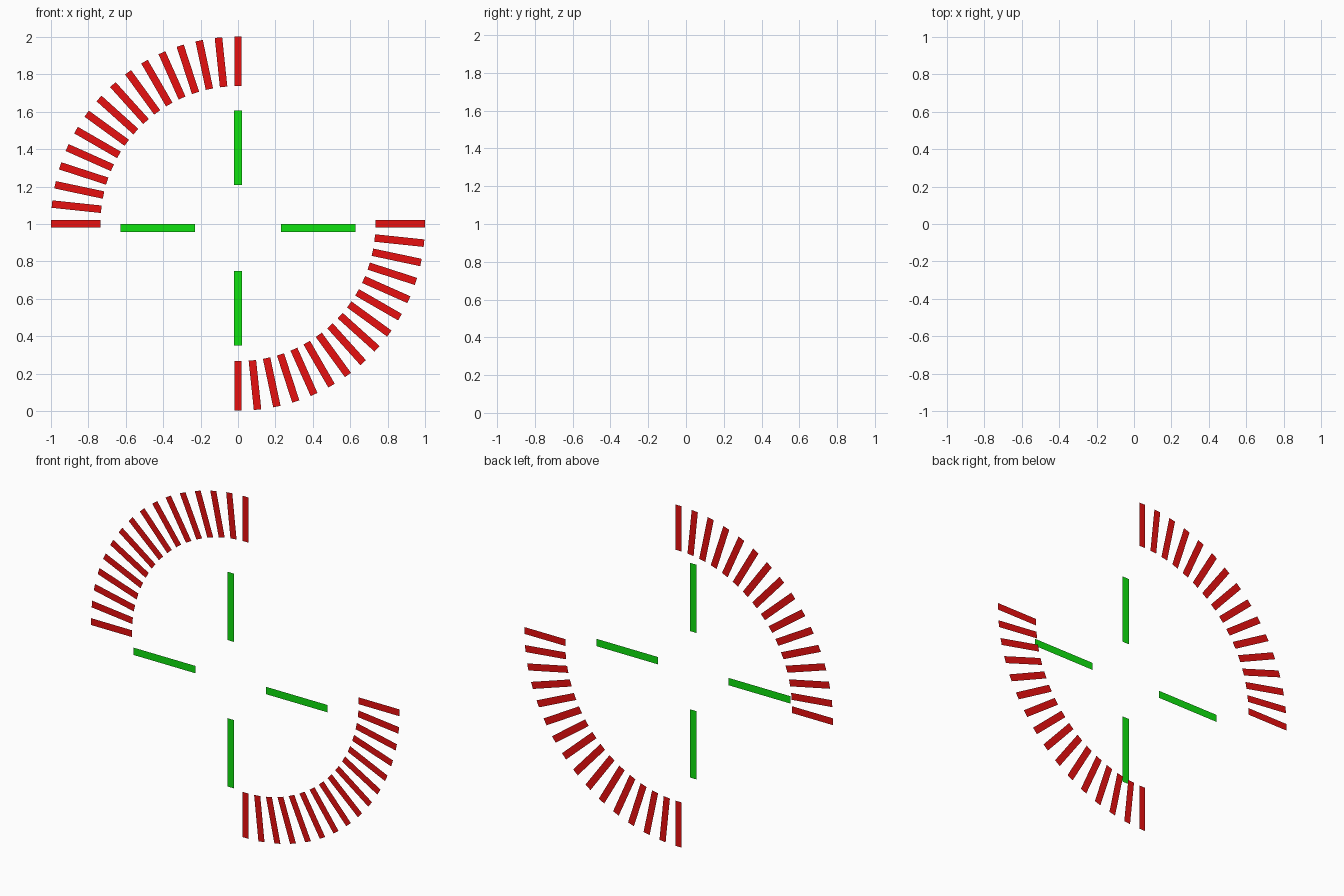
import bpy, bmesh, math

if "Cube" in bpy.data.objects:
    bpy.data.objects.remove(bpy.data.objects["Cube"])


def material(name, color):
    mat = bpy.data.materials.new(name)
    mat.diffuse_color = color
    mat.use_nodes = True
    mat.node_tree.nodes["Principled BSDF"].inputs["Base Color"].default_value = mat.diffuse_color
    return mat


def radial_bars(name, angles, centre_z, inner, outer, width, y, mat):
    """Flat bars in a plane facing -y, each pointing away from the centre."""
    bm = bmesh.new()
    h = width / 2
    for deg in angles:
        c, s = math.cos(math.radians(deg)), math.sin(math.radians(deg))
        corners = [(inner, -h), (outer, -h), (outer, h), (inner, h)]
        bm.faces.new([bm.verts.new((r * c - t * s, y, centre_z + r * s + t * c))
                      for r, t in corners])
    mesh = bpy.data.meshes.new(name)
    bm.to_mesh(mesh)
    bm.free()
    mesh.materials.append(mat)
    obj = bpy.data.objects.new(name, mesh)
    bpy.context.collection.objects.link(obj)
    return obj


red = material("red", (0.8, 0.005, 0.005, 1))
green = material("green", (0.005, 0.75, 0.005, 1))

# Two quarter rings of tick marks on the rear plane
for name, start in (("upper_left_gauge", 90), ("lower_right_gauge", 270)):
    radial_bars(name, [start + 6 * i for i in range(16)],
                1.002, 0.735, 1.0, 0.04, 0.068, red)

# Four crosshair bars on the front plane
radial_bars("crosshair", range(0, 360, 90), 0.979, 0.229, 0.629, 0.043, -0.068, green)
